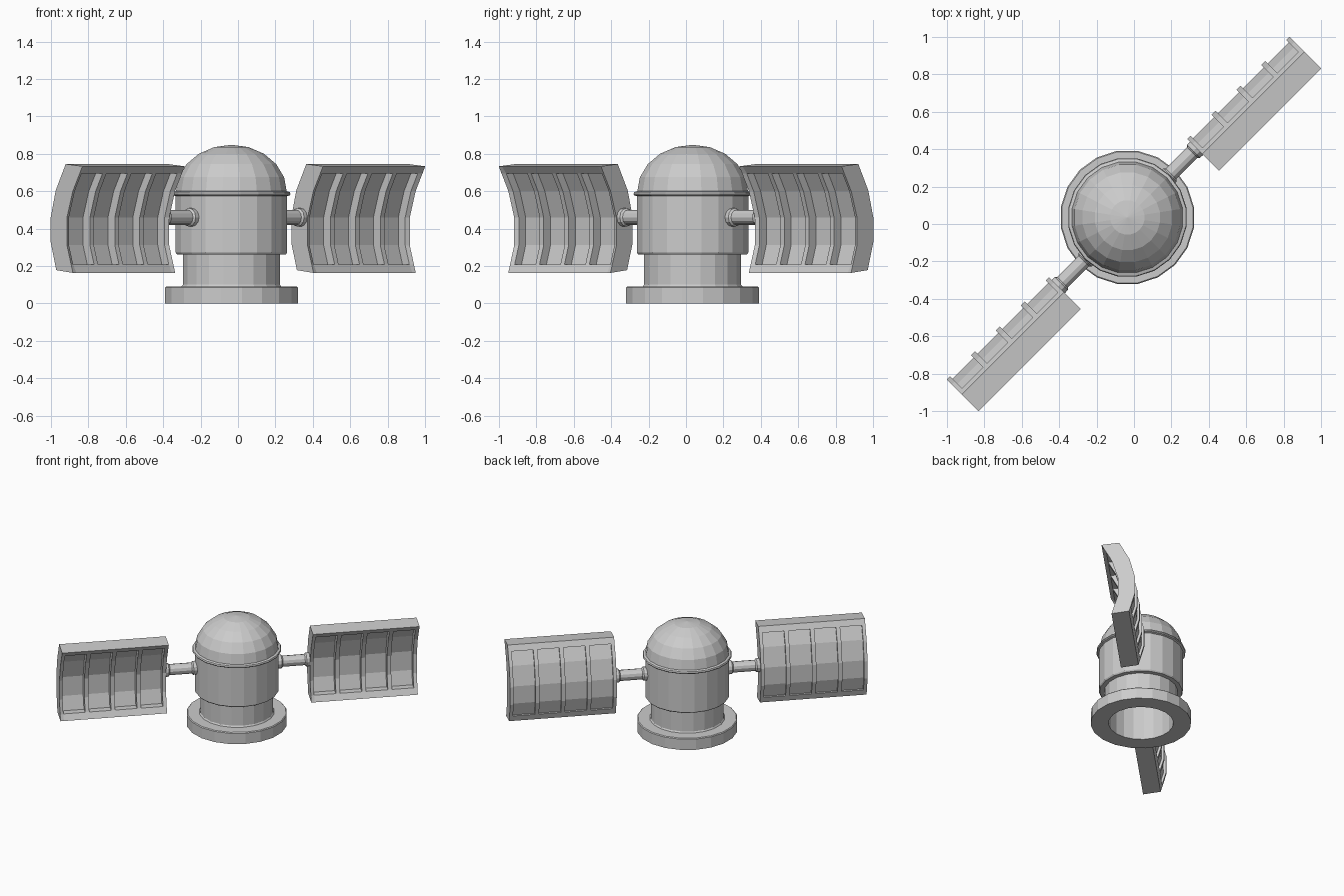
import bpy, bmesh, math
from mathutils import Vector, Matrix

if "Cube" in bpy.data.objects:
    bpy.data.objects.remove(bpy.data.objects["Cube"])

TURN = Matrix.Rotation(math.radians(45), 4, 'Z')   # the wings run along the diagonal


def finish(name, bm, mirror=False):
    bmesh.ops.remove_doubles(bm, verts=bm.verts, dist=0.0005)
    bmesh.ops.recalc_face_normals(bm, faces=bm.faces)
    me = bpy.data.meshes.new(name)
    bm.to_mesh(me)
    bm.free()
    ob = bpy.data.objects.new(name, me)
    bpy.context.collection.objects.link(ob)
    ob.matrix_world = TURN
    if mirror:
        ob.modifiers.new("other_side", 'MIRROR').use_axis[0] = True
    return ob


def lathe(name, profile, sides, place, mirror=False):
    """Revolve (radius, height) points around z, then place the result."""
    bm = bmesh.new()
    rings = []
    for r, h in profile:
        rings.append([bm.verts.new((r * math.cos(2 * math.pi * i / sides),
                                    r * math.sin(2 * math.pi * i / sides), h))
                      for i in range(sides)])
    for a, b in zip(rings, rings[1:]):
        for i in range(sides):
            j = (i + 1) % sides
            bm.faces.new((a[i], a[j], b[j], b[i]))
    bm.transform(place)
    return finish(name, bm, mirror)


# Hollow body: foot, neck, drum
at_body = Matrix.Translation((0, 0.05, 0))
lathe("body", [(0, 0.55), (0.232, 0.55), (0.232, 0), (0.36, 0), (0.36, 0.084),
               (0.354, 0.09), (0.27, 0.09), (0.263, 0.10), (0.263, 0.262), (0.295, 0.262),
               (0.302, 0.272), (0.302, 0.573), (0.316, 0.578), (0.32, 0.585),
               (0.316, 0.595), (0.30, 0.60), (0, 0.60)], 20, at_body)

# Dome
dome = [(0.30 * math.cos(math.radians(a)), 0.597 + 0.251 * math.sin(math.radians(a)))
        for a in range(0, 91, 18)]
lathe("dome", dome, 20, at_body)

# Arms with collars at both ends
along_x = Matrix.Translation((0, 0.05, 0.46)) @ Matrix.Rotation(math.pi / 2, 4, 'Y')
lathe("arm", [(0, 0.27), (0.05, 0.27), (0.05, 0.32), (0.04, 0.33), (0.04, 0.49),
              (0.05, 0.50), (0.05, 0.526), (0, 0.526)],
      12, along_x, True)

# Curved panel: concave and convex outlines as (depth, z)
FRONT = [(-0.12, 0.733), (-0.047, 0.60), (-0.003, 0.46), (-0.003, 0.31), (-0.048, 0.163)]
BACK = [(0.007, 0.745), (0.082, 0.605), (0.12, 0.46), (0.12, 0.325), (0.078, 0.178)]


def at(curve, t):
    i = min(int(t), 3)
    a, b = Vector(curve[i]), Vector(curve[i + 1])
    return a.lerp(b, t - i)


U0, U1, EDGE, RIB = 0.523, 1.296, 0.025, 0.03
bay = (U1 - U0 - 2 * EDGE - 3 * RIB) / 4
us = [U0]
for k in range(4):
    s = U0 + EDGE + k * (bay + RIB)
    us += [s, s + bay]
us.append(U1)
ts = [0, 0.3, 1, 2, 3, 3.7, 4]
nu, nt = len(us), len(ts)

bm = bmesh.new()


def grid_vert(i, j, back):
    f, b = at(FRONT, ts[j]), at(BACK, ts[j])
    rim = i in (0, nu - 1) or j in (0, nt - 1)
    p = b if back else f.lerp(b, 0 if rim else 0.08)
    return bm.verts.new((us[i], p.x, p.y))


front = [[grid_vert(i, j, False) for j in range(nt)] for i in range(nu)]
back = [[grid_vert(i, j, True) for j in range(nt)] for i in range(nu)]
bays = {True: [], False: []}
for side, g in ((False, front), (True, back)):
    for i in range(nu - 1):
        for j in range(nt - 1):
            face = bm.faces.new((g[i][j], g[i + 1][j], g[i + 1][j + 1], g[i][j + 1]))
            if i % 2 == 1 and 0 < j < nt - 2:
                bays[side].append(face)
for i in range(nu - 1):                      # top and bottom edges
    for j in (0, nt - 1):
        bm.faces.new((front[i][j], front[i + 1][j], back[i + 1][j], back[i][j]))
for j in range(nt - 1):                      # end edges
    for i in (0, nu - 1):
        bm.faces.new((front[i][j], front[i][j + 1], back[i][j + 1], back[i][j]))
bmesh.ops.recalc_face_normals(bm, faces=bm.faces)

# Sink the bays between the ribs, deeper on the concave side
for side, depth in ((False, 0.052), (True, -0.018)):
    out = bmesh.ops.extrude_face_region(bm, geom=bays[side])
    bmesh.ops.delete(bm, geom=bays[side], context='FACES_ONLY')
    for v in [e for e in out["geom"] if isinstance(e, bmesh.types.BMVert)]:
        v.co.y += depth
finish("curved_panel", bm, True)
